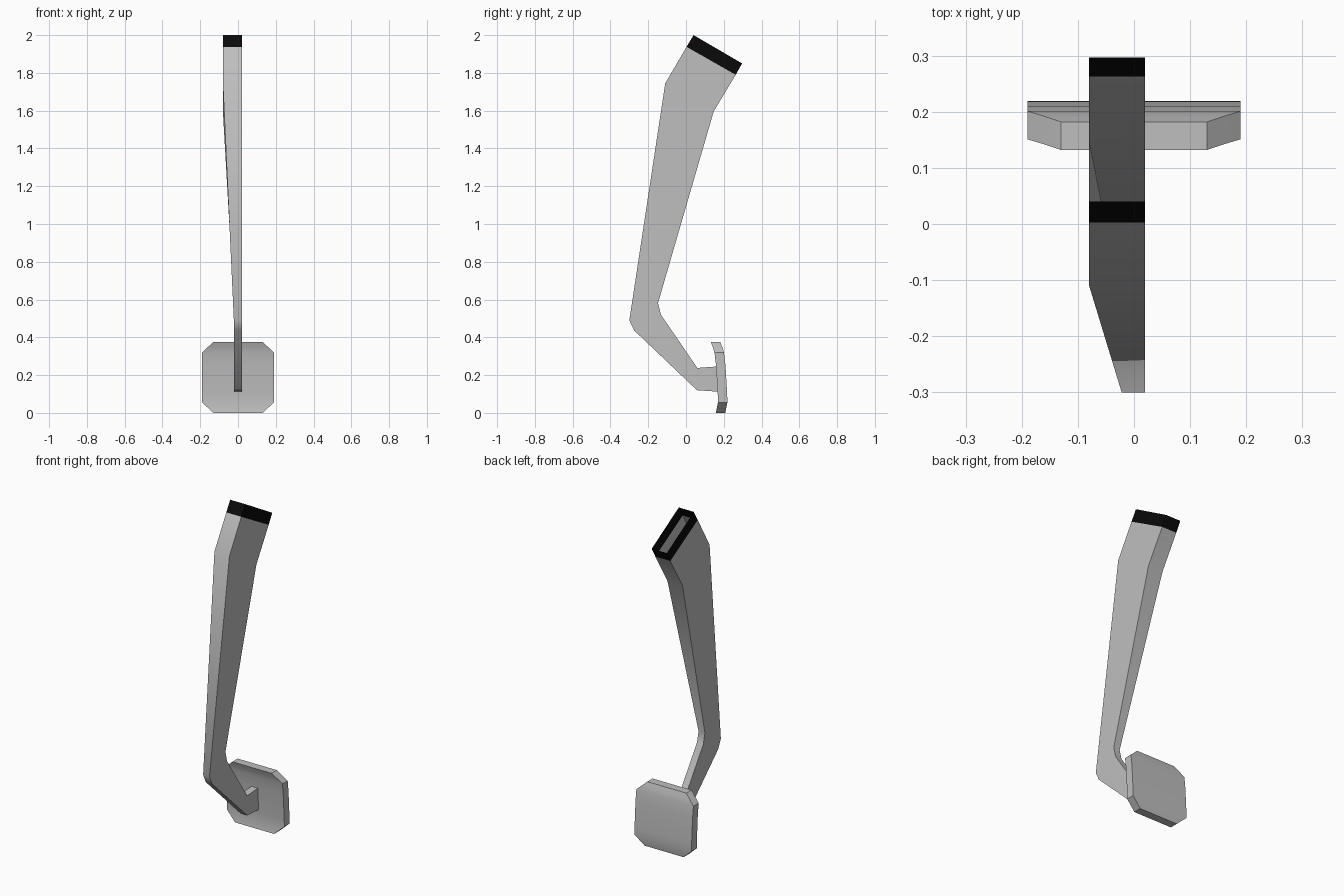
import bpy, bmesh
from math import radians

cube = bpy.data.objects.get("Cube")
if cube:
    bpy.data.objects.remove(cube, do_unlink=True)


def material(name, value):
    mat = bpy.data.materials.new(name)
    mat.use_nodes = True
    colour = (value, value, value, 1)
    mat.diffuse_color = colour
    mat.node_tree.nodes["Principled BSDF"].inputs["Base Color"].default_value = colour
    return mat


grey = material("grey metal", 0.52)
black = material("black trim", 0.003)


def loft(name, rings, mat, capped=False, angle=35):
    """Join four-cornered rings, listed from top to bottom."""
    bm = bmesh.new()
    loops = [[bm.verts.new(p) for p in ring] for ring in rings]
    for high, low in zip(loops, loops[1:]):
        for i in range(4):
            j = (i + 1) % 4
            bm.faces.new((low[i], low[j], high[j], high[i]))
    if capped:
        bm.faces.new(loops[0])
        bm.faces.new(loops[-1][::-1])
    mesh = bpy.data.meshes.new(name)
    bm.to_mesh(mesh)
    bm.free()
    mesh.materials.append(mat)
    obj = bpy.data.objects.new(name, mesh)
    bpy.context.collection.objects.link(obj)
    bpy.ops.object.select_all(action="DESELECT")
    obj.select_set(True)
    bpy.context.view_layer.objects.active = obj
    bpy.ops.object.shade_smooth_by_angle(angle=radians(angle))
    return obj


def ring(right, left, front, back):
    (fy, fz), (by, bz) = front, back
    return [(right, fy, fz), (left, fy, fz), (left, by, bz), (right, by, bz)]


# Hollow arm: right side x, front (y, z), back (y, z)
LEFT = 0.02
sections = [
    (-0.08, (0.04, 2.0), (0.297, 1.85)),
    (-0.08, (0.003, 1.938), (0.263, 1.79)),
    (-0.08, (-0.11, 1.745), (0.147, 1.597)),
    (-0.022, (-0.3, 0.49), (-0.148, 0.582)),
    (-0.022, (-0.275, 0.437), (-0.133, 0.52)),
    (-0.022, (0.058, 0.12), (0.06, 0.238)),
    (-0.022, (0.175, 0.112), (0.17, 0.246)),
]
rings = [ring(r, LEFT, f, b) for r, f, b in sections]
loft("arm_end_band", rings[:2], black)
loft("pedal_arm", rings[1:], grey)

# Curved pad with clipped corners: z, half width, front y
THICKNESS = 0.05
pad_rows = [
    (0.375, 0.13, 0.132),
    (0.348, 0.16, 0.142),
    (0.32, 0.19, 0.151),
    (0.25, 0.19, 0.159),
    (0.1, 0.19, 0.168),
    (0.055, 0.19, 0.169),
    (0.0, 0.13, 0.158),
]
loft("foot_pad",
     [ring(-w, w, (y, z), (y + THICKNESS, z)) for z, w, y in pad_rows],
     grey, capped=True)
